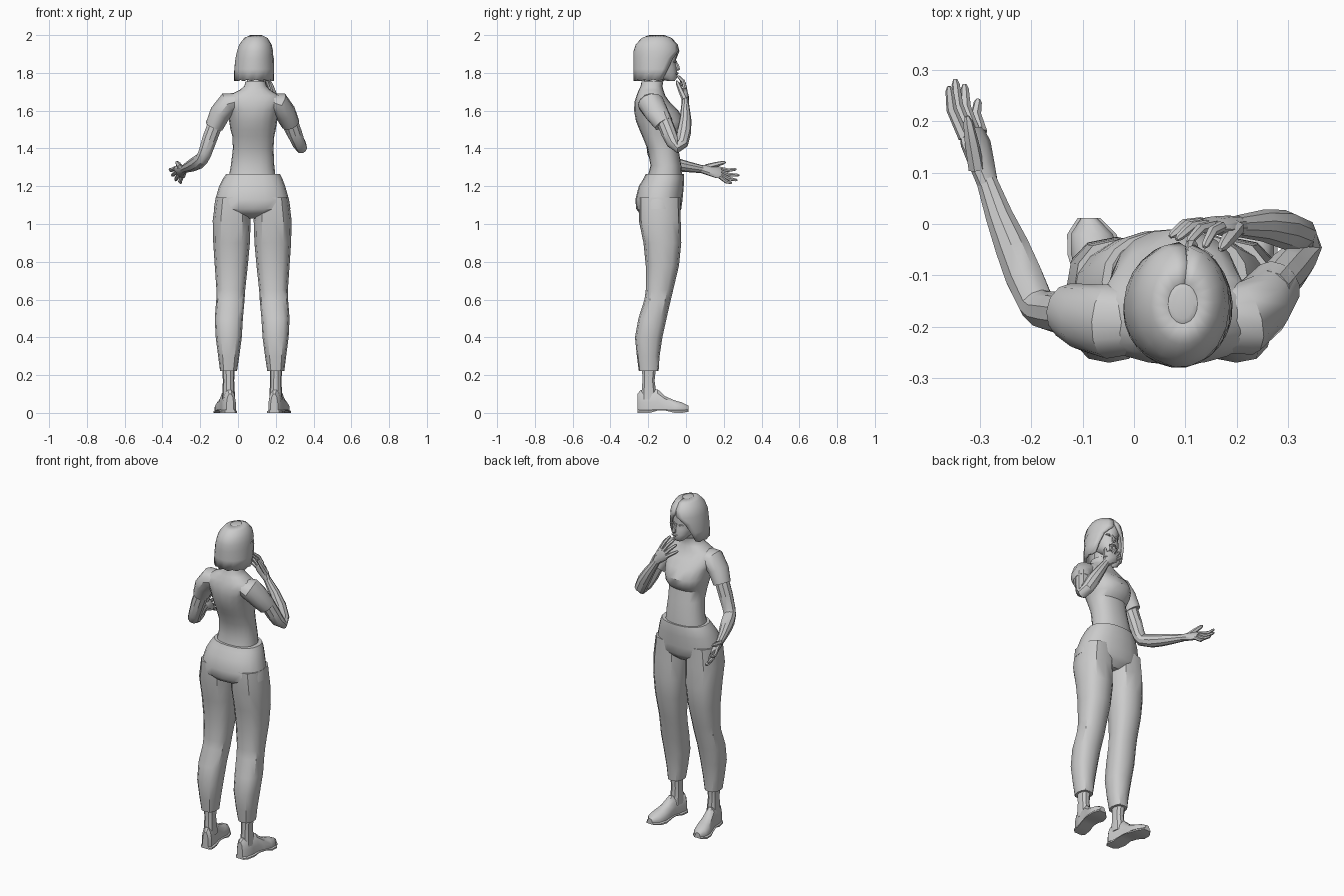
import bpy, bmesh
from math import sin, cos, pi, copysign, radians
from mathutils import Vector as V

MID = 0.075          # body symmetry line


def skin(name, rings, closed=True, mirror=False):
    """Bridge a list of point rings into one mesh, capped when closed."""
    bm = bmesh.new()
    off = V((MID, 0, 0)) if mirror else V()
    rows = [[bm.verts.new(V(p) - off) for p in r] for r in rings]
    n = len(rows[0])
    for a, b in zip(rows, rows[1:]):
        for i in range(n if closed else n - 1):
            j = (i + 1) % n
            bm.faces.new((a[i], a[j], b[j], b[i]))
    if closed:
        bm.faces.new(rows[0])
        bm.faces.new(rows[-1])
    bmesh.ops.recalc_face_normals(bm, faces=bm.faces)
    me = bpy.data.meshes.new(name)
    bm.to_mesh(me)
    bm.free()
    ob = bpy.data.objects.new(name, me)
    bpy.context.collection.objects.link(ob)
    if mirror:
        ob.location.x = MID
        ob.modifiers.new("mirror", 'MIRROR')
    return ob


def power(v, e):
    return copysign(abs(v) ** (2 / e), v)


def stack(name, levels, n=16, e=2.3, mirror=False):
    """Horizontal sections: z, x min, x max, y min, y max."""
    rings = []
    for z, x0, x1, y0, y1 in levels:
        rings.append([((x0 + x1) / 2 + (x1 - x0) / 2 * power(cos(a), e),
                       (y0 + y1) / 2 + (y1 - y0) / 2 * power(sin(a), e), z)
                      for a in (2 * pi * i / n for i in range(n))])
    return skin(name, rings, mirror=mirror)


def tube(name, path, u, n=10):
    """Limb through (x, y, z, half width along u, half depth)."""
    pts = [V(p[:3]) for p in path]
    rings = []
    for i, p in enumerate(path):
        t = V()
        if i:
            t += (pts[i] - pts[i - 1]).normalized()
        if i < len(pts) - 1:
            t += (pts[i + 1] - pts[i]).normalized()
        t.normalize()
        s = (V(u) - t * t.dot(V(u))).normalized()
        d = t.cross(s)
        rings.append([pts[i] + s * p[3] * cos(a) + d * p[-1] * sin(a)
                      for a in (2 * pi * k / n for k in range(n))])
    return skin(name, rings)


# Shirt body and collar
stack("shirt_body", [
    (1.24, -.05, .20, -.205, -.02), (1.31, -.038, .192, -.188, -.025),
    (1.40, -.027, .188, -.205, -.04), (1.465, -.03, .192, -.232, -.05),
    (1.50, -.04, .20, -.247, -.018), (1.545, -.047, .207, -.265, -.01),
    (1.60, -.055, .218, -.275, -.04), (1.645, -.075, .24, -.273, -.085),
    (1.68, -.05, .22, -.262, -.11), (1.71, .01, .17, -.25, -.12),
    (1.73, .033, .152, -.24, -.125), (1.755, .04, .145, -.235, -.12)], n=20)

# Trousers: hips, then mirrored legs
stack("trouser_hips", [
    (1.03, 0, .15, -.19, -.07), (1.055, -.06, .21, -.245, -.04),
    (1.08, -.128, .278, -.264, -.025), (1.13, -.12, .27, -.268, -.018),
    (1.20, -.10, .25, -.25, -.012), (1.24, -.08, .235, -.225, -.01),
    (1.265, -.062, .222, -.213, -.012)], n=20)
stack("trouser_legs", [
    (1.14, .09, .268, -.25, -.03), (1.02, .083, .284, -.25, -.028),
    (.90, .087, .281, -.225, -.025), (.78, .098, .273, -.213, -.037),
    (.65, .112, .264, -.213, -.068), (.60, .115, .265, -.22, -.08),
    (.50, .124, .273, -.252, -.103), (.40, .13, .268, -.27, -.125),
    (.30, .143, .255, -.26, -.14), (.222, .155, .245, -.25, -.145)],
    n=12, e=2.5, mirror=True)
stack("ankles", [(.26, .168, .236, -.235, -.155), (.17, .17, .23, -.232, -.165),
                 (.07, .165, .235, -.24, -.15)], n=10, mirror=True)

# Shoes and soles: sections along the foot (y, half width, bottom, top)
foot = [(-.257, .022, 0, .10), (-.24, .036, 0, .122), (-.19, .038, 0, .115),
        (-.15, .037, .012, .125), (-.11, .043, .012, .088), (-.06, .05, 0, .066),
        (-.02, .044, 0, .055), (.012, .018, .006, .038)]
shape = [(-1, 0), (-1, .4), (-.75, .8), (-.3, 1), (.3, 1), (.75, .8), (1, .4), (1, 0)]


def foot_rings(grow, lo, hi):
    return [[(.193 + .17 * (y + .25) + (w + grow) * px, y, lo(b) + pz * (hi(t) - lo(b)))
             for px, pz in shape] for y, w, b, t in foot]


skin("shoes", foot_rings(-.003, lambda b: .015, lambda t: t), mirror=True)
skin("soles", foot_rings(.004, lambda b: b, lambda t: .022), mirror=True)

# Sleeves
tube("left_sleeve", [(.02, -.19, 1.655, .06, .04), (-.05, -.19, 1.638, .072, .062),
                     (-.095, -.182, 1.585, .066, .056), (-.127, -.17, 1.515, .055, .048)],
     (0, 1, 0), 12)
tube("right_sleeve", [(.15, -.19, 1.655, .06, .04), (.215, -.185, 1.638, .072, .062),
                      (.25, -.157, 1.59, .064, .057), (.278, -.118, 1.53, .053, .049)],
     (0, 1, 0), 12)

# Arms, bent at the elbow
tube("left_arm", [(-.105, -.178, 1.57, .042), (-.15, -.172, 1.45, .041),
                  (-.175, -.168, 1.375, .037), (-.19, -.155, 1.345, .036),
                  (-.215, -.10, 1.325, .038), (-.237, -.045, 1.313, .035),
                  (-.262, .015, 1.302, .028), (-.287, .085, 1.29, .021)],
     V((-.3, 0, -.9)).cross(V((-.36, .9, -.15))))
tube("right_arm", [(.265, -.13, 1.58, .042), (.30, -.09, 1.48, .041),
                   (.32, -.068, 1.43, .036), (.335, -.045, 1.405, .031),
                   (.322, -.022, 1.43, .036), (.29, -.01, 1.49, .038),
                   (.25, -.003, 1.555, .031), (.20, -.004, 1.63, .021)],
     V((.35, .35, -.85)).cross(V((-.5, .1, .85))))


def hand(name, wrist, knuckle, u, tips, bend, thumb):
    """Flat palm, four fingers fanned along u and a thumb."""
    w, k, u, bend = V(wrist), V(knuckle), V(u).normalized(), V(bend)
    path = [(*w.lerp(k, f), a, b) for f, a, b in
            [(-.1, .021, .02), (.3, .03, .02), (.75, .041, .018), (1.05, .036, .011)]]
    tube(name + "_palm", path, u)
    for i, tip in enumerate(tips):
        b, t = k + u * (.03 - .02 * i), V(tip)
        tube(name + "_finger", [(*b.lerp(t, f) + bend * g, r) for f, g, r in
             [(-.1, 0, .011), (.5, 1, .0105), (.9, .2, .008), (1, 0, .004)]], u, 6)
    b, t = w.lerp(k, .25) + u * .02, V(thumb)
    tube(name + "_thumb", [(*b.lerp(t, f), r) for f, r in
         [(0, .016), (.5, .014), (.88, .010), (1, .004)]], bend, 6)


hand("left_hand", (-.287, .085, 1.29), (-.315, .18, 1.272), (-.6, -.1, .75),
     [(-.36, .268, 1.29), (-.348, .282, 1.258), (-.33, .272, 1.232), (-.303, .243, 1.217)],
     (-.008, 0, -.008), (-.325, .21, 1.328))
hand("right_hand", (.20, -.004, 1.63), (.147, -.004, 1.70), (.65, -.15, .72),
     [(.137, -.045, 1.785), (.105, -.036, 1.775), (.083, -.03, 1.752), (.07, -.025, 1.716)],
     (0, .012, .002), (.168, -.05, 1.758))

# Neck, head and face, turned slightly to the side
tube("neck", [(.092, -.182, 1.70, .05), (.092, -.172, 1.76, .045), (.094, -.15, 1.82, .05)],
     (1, 0, 0), 12)
stack("head", [(1.757, .078, .125, -.10, -.06), (1.772, .062, .14, -.145, -.049),
               (1.80, .042, .155, -.20, -.046), (1.835, .032, .163, -.23, -.05),
               (1.862, .028, .165, -.24, -.056), (1.90, .025, .165, -.245, -.048),
               (1.95, .035, .155, -.235, -.06), (1.98, .06, .13, -.20, -.10)], n=16, e=2.1)
tube("nose", [(.107, -.058, 1.865, .006, .005), (.11, -.045, 1.838, .009, .010),
              (.112, -.041, 1.822, .013, .012), (.111, -.048, 1.815, .009, .008)], (1, 0, 0), 6)
tube("lips", [(.088, -.052, 1.795, .003), (.102, -.046, 1.797, .007),
              (.118, -.046, 1.797, .007), (.132, -.053, 1.795, .003)], (0, 0, 1), 6)
for x in (.078, .137):
    tube("eye", [(x - .016, -.064, 1.858, .003), (x, -.055, 1.86, .007),
                 (x + .016, -.064, 1.858, .003)], (0, 0, 1), 6)

# Bobbed hair: shell open at the face (z, cx, cy, rx, ry, opening in degrees)
bob = [(2.0, .095, -.155, .03, .04, 0), (1.985, .095, -.155, .062, .08, 0),
       (1.95, .092, -.155, .086, .112, 2), (1.915, .09, -.157, .096, .122, 9),
       (1.875, .088, -.158, .102, .122, 36), (1.82, .086, -.16, .106, .12, 50),
       (1.765, .085, -.168, .106, .11, 58)]
n = 18
rings = []
for z, cx, cy, rx, ry, gap in bob:
    g = radians(gap)
    angles = [.13 + g + (2 * pi - 2 * g) * i / n for i in range(n + 1)]
    rings.append([(cx + rx * sin(a), cy + ry * cos(a), z - .008 * (i % 2) * (z < 1.8))
                  for i, a in enumerate(angles)])
hair = skin("hair_bob", rings, closed=False)
if sum(p.normal.z for p in hair.data.polygons) < 0:
    hair.data.flip_normals()
m = hair.modifiers.new("thickness", 'SOLIDIFY')
m.thickness, m.offset = .014, -1
tube("hair_crown", [(.095, -.155, 1.97, .055, .07), (.095, -.155, 1.996, .034, .044),
                    (.095, -.155, 2.0, .02, .03)], (1, 0, 0), 12)

# Smooth shading with sharp creases kept
bpy.ops.object.select_all(action='SELECT')
bpy.context.view_layer.objects.active = hair
bpy.ops.object.shade_smooth_by_angle(angle=radians(35))
